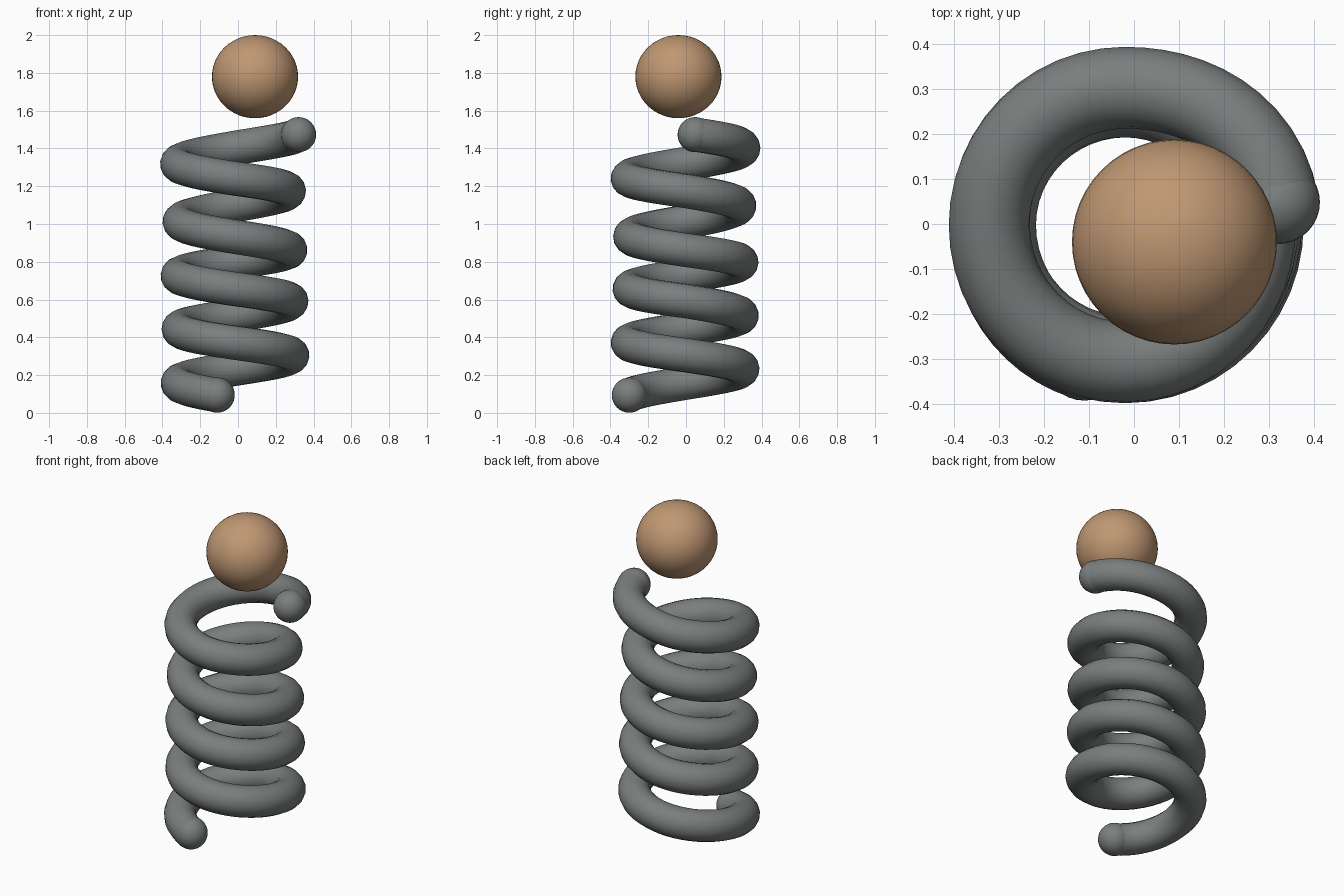
import bpy, math

if "Cube" in bpy.data.objects:
    bpy.data.objects.remove(bpy.data.objects["Cube"])

def material(name, rgb):
    m = bpy.data.materials.new(name)
    m.diffuse_color = (*rgb, 1)
    m.use_nodes = True
    m.node_tree.nodes["Principled BSDF"].inputs["Base Color"].default_value = m.diffuse_color
    return m

grey = material("steel grey", (0.195, 0.21, 0.208))
tan = material("warm tan", (0.52, 0.31, 0.17))

def ball(name, loc, scale, mat, seg=32):
    bpy.ops.mesh.primitive_uv_sphere_add(segments=seg, ring_count=seg // 2, location=loc)
    o = bpy.context.object
    o.name = name
    o.scale = scale
    o.data.materials.append(mat)
    bpy.ops.object.shade_smooth()
    return o

# Coil centre line: (quarter turns clockwise from the front, radius, height)
radii = [.299, .298, .307, .308, .294, .295, .302, .298, .299,
         .293, .297, .295, .2885, .282, .289, .308, .302, .303]
heights = [.159, .233, .305, .372, .444, .515, .592, .656, .727,
           .798, .862, .933, 1.012, 1.098, 1.175, 1.241, 1.319, 1.402]
keys = [(0.186, .313, .094)]
keys += [(i + 1, r, z) for i, (r, z) in enumerate(zip(radii, heights))]
keys.append((18.91, .344, 1.473))

def point(q, r, z):
    a = -math.pi / 2 - q * math.pi / 2
    return (-0.02 + r * math.cos(a), r * math.sin(a), z)

path = []
STEPS = 12
for (q0, r0, z0), (q1, r1, z1) in zip(keys, keys[1:]):
    for s in range(STEPS):
        t = s / STEPS
        e = t * t * (3 - 2 * t)          # ease the radius, keep the rise steady
        path.append(point(q0 + (q1 - q0) * t, r0 + (r1 - r0) * e, z0 + (z1 - z0) * t))
path.append(point(*keys[-1]))

# Coil tube
curve = bpy.data.curves.new("coil_spring", 'CURVE')
curve.dimensions = '3D'
curve.bevel_depth = 0.091
curve.bevel_resolution = 6
curve.use_fill_caps = True
spline = curve.splines.new('POLY')
spline.points.add(len(path) - 1)
for p, co in zip(spline.points, path):
    p.co = (*co, 1)
coil = bpy.data.objects.new("coil_spring", curve)
bpy.context.collection.objects.link(coil)
curve.materials.append(grey)
bpy.ops.object.select_all(action='DESELECT')
coil.select_set(True)
bpy.context.view_layer.objects.active = coil
bpy.ops.object.convert(target='MESH')
bpy.ops.object.shade_smooth_by_angle(angle=math.radians(50))

# Rounded coil ends
ball("coil_end_bottom", path[0], (.093,) * 3, grey)
ball("coil_end_top", path[-1], (.093,) * 3, grey)

# Floating ball on top
ball("top_ball", (.09, -.04, 1.78), (.228, .228, .22), tan, 48)
